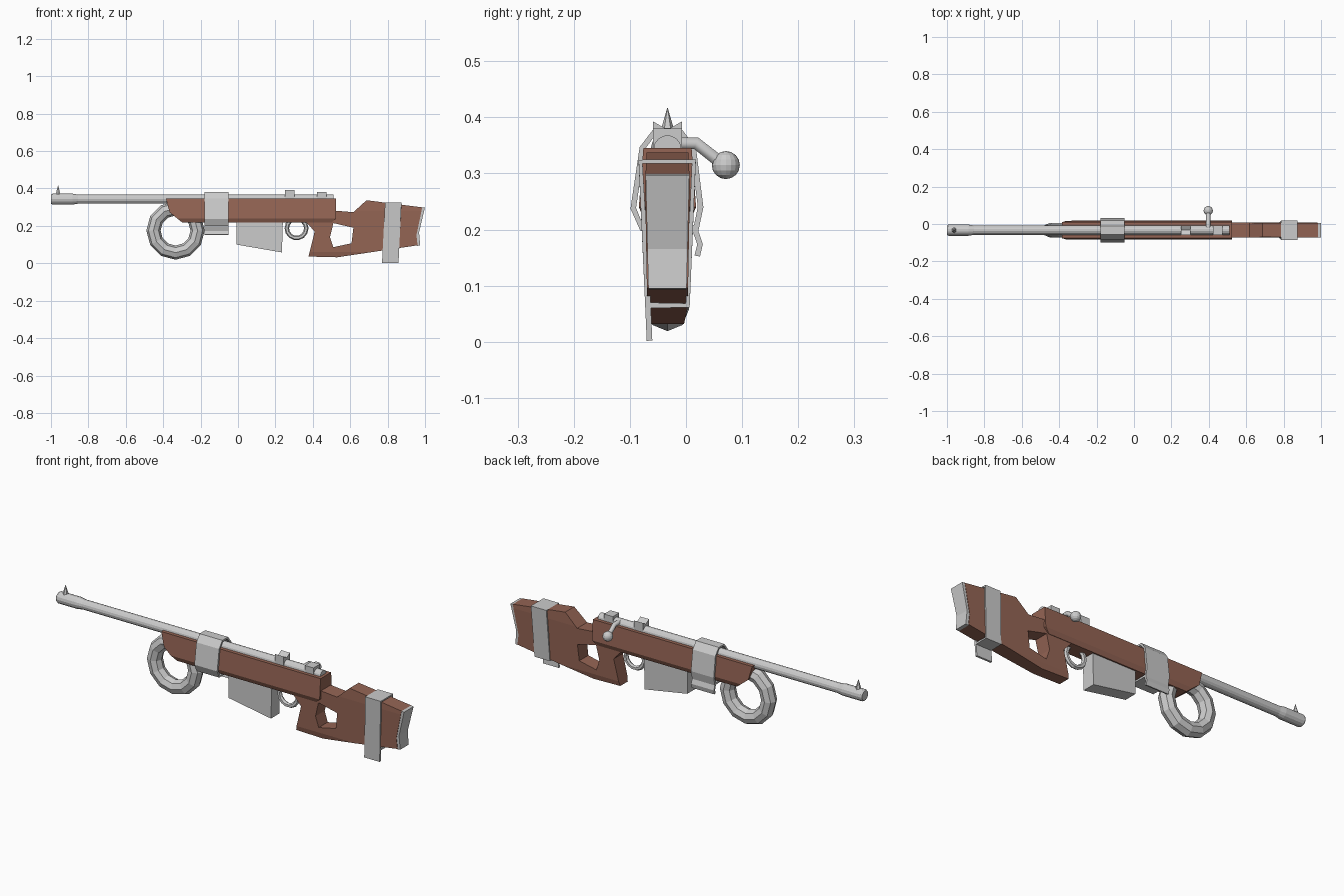
import bpy, bmesh, math
from mathutils import Vector, Matrix

if "Cube" in bpy.data.objects:
    bpy.data.objects.remove(bpy.data.objects["Cube"])

YC = -0.033  # centre plane of the gun
wood = bpy.data.materials.new("wood")
wood.diffuse_color = (0.30, 0.13, 0.09, 1)
wood.use_nodes = True
wood.node_tree.nodes["Principled BSDF"].inputs["Base Color"].default_value = wood.diffuse_color


def finish(name, bm, mat=None):
    bmesh.ops.recalc_face_normals(bm, faces=bm.faces)
    me = bpy.data.meshes.new(name)
    bm.to_mesh(me)
    bm.free()
    ob = bpy.data.objects.new(name, me)
    bpy.context.collection.objects.link(ob)
    if mat:
        me.materials.append(mat)
    return ob


def half_width(widths, z):
    """Linear interpolation of half width over sorted (z, width) pairs."""
    if z <= widths[0][0]:
        return widths[0][1]
    for (z0, w0), (z1, w1) in zip(widths, widths[1:]):
        if z <= z1:
            return w0 + (w1 - w0) * (z - z0) / (z1 - z0)
    return widths[-1][1]


def prism(name, loops, widths, mat=None):
    """Side outlines (x, z), extruded in y, creased and tapered by height."""
    bm = bmesh.new()
    for loop in loops:
        vs = [bm.verts.new((x, -1, z)) for x, z in loop]
        for a, b in zip(vs, vs[1:] + vs[:1]):
            bm.edges.new((a, b))
    bmesh.ops.triangle_fill(bm, edges=bm.edges[:], use_beauty=True, normal=(0, -1, 0))
    ext = bmesh.ops.extrude_face_region(bm, geom=bm.faces[:], use_keep_orig=True)
    moved = [g for g in ext["geom"] if isinstance(g, bmesh.types.BMVert)]
    bmesh.ops.translate(bm, verts=moved, vec=(0, 2, 0))
    for z, _ in widths[1:-1]:
        bmesh.ops.bisect_plane(bm, geom=bm.verts[:] + bm.edges[:] + bm.faces[:],
                               plane_co=(0, 0, z), plane_no=(0, 0, 1), dist=1e-5)
    for v in bm.verts:
        v.co.y = YC + v.co.y * half_width(widths, v.co.z)
    return finish(name, bm, mat)


def lathe(name, profile, z, n=14):
    """Profile of (x, radius) turned around the x direction."""
    bm = bmesh.new()
    rings = [[bm.verts.new((x, YC + r * math.cos(2 * math.pi * i / n),
                            z + r * math.sin(2 * math.pi * i / n)))
              for i in range(n)] for x, r in profile]
    for a, b in zip(rings, rings[1:]):
        for i in range(n):
            j = (i + 1) % n
            bm.faces.new((a[i], a[j], b[j], b[i]))
    bm.faces.new(rings[0])
    bm.faces.new(rings[-1])
    return finish(name, bm)


def tape(name, path, x0, x1, shear=0.0, thickness=0.01):
    """Strip following a (y, z) path, leaning in x with height."""
    bm = bmesh.new()
    rows = [[bm.verts.new((x + shear * z, y, z)) for x in (x0, x1)] for y, z in path]
    for a, b in zip(rows, rows[1:]):
        bm.faces.new((a[0], a[1], b[1], b[0]))
    ob = finish(name, bm)
    mod = ob.modifiers.new("thickness", "SOLIDIFY")
    mod.thickness = thickness
    mod.offset = 0
    return ob


def ring(name, x, z, major, minor, seg, sides):
    bpy.ops.mesh.primitive_torus_add(location=(x, YC, z), rotation=(math.pi / 2, 0, 0),
                                     major_radius=major, minor_radius=minor,
                                     major_segments=seg, minor_segments=sides)
    bpy.context.object.name = name


def block(name, x0, x1, z0, z1, hw):
    return prism(name, [[(x0, z0), (x1, z0), (x1, z1), (x0, z1)]], [(z0, hw), (z1, hw)])


# wooden fore stock, widest near its lower edge
prism("fore_stock",
      [[(-0.385, 0.345), (-0.366, 0.273), (-0.297, 0.217), (0.50, 0.217),
        (0.525, 0.24), (0.525, 0.345)]],
      [(0.215, 0.040), (0.24, 0.051), (0.345, 0.043)], wood)

# wooden grip and butt with thumb hole
prism("butt_stock",
      [[(0.355, 0.23), (0.41, 0.17), (0.377, 0.036), (0.53, 0.032), (0.96, 0.096),
        (0.954, 0.15), (0.985, 0.299), (0.687, 0.337), (0.617, 0.273), (0.50, 0.283),
        (0.45, 0.29), (0.38, 0.26)],
       [(0.51, 0.215), (0.617, 0.19), (0.607, 0.107), (0.51, 0.086), (0.492, 0.14)]],
      [(0.03, 0.029), (0.06, 0.036), (0.28, 0.040), (0.34, 0.037)], wood)

# butt plate
prism("butt_plate",
      [[(0.983, 0.299), (0.999, 0.297), (0.968, 0.165), (0.974, 0.095),
        (0.958, 0.093), (0.950, 0.165)]],
      [(0.09, 0.034), (0.30, 0.039)])

# barrel with thicker muzzle
lathe("barrel", [(-1.0, 0.025), (-0.992, 0.030), (-0.885, 0.030), (-0.855, 0.025),
                 (0.51, 0.025)], 0.343)

# magazine
prism("magazine", [[(-0.008, 0.23), (-0.008, 0.10), (0.235, 0.058), (0.24, 0.23)]],
      [(0.05, 0.034), (0.23, 0.034)])

# large front grip ring and trigger guard
ring("front_ring", -0.334, 0.175, 0.118, 0.038, 12, 8)
ring("trigger_guard", 0.313, 0.187, 0.052, 0.012, 14, 6)

# front sight spike
bpy.ops.mesh.primitive_cone_add(vertices=6, radius1=0.016, radius2=0, depth=0.055,
                                location=(-0.962, YC, 0.391))
bpy.context.object.name = "front_sight"

# notched rear sight: section in y, z extruded along x
bm = bmesh.new()
face = bm.faces.new([bm.verts.new((0.252, YC + y, z)) for y, z in
                     [(-0.026, 0.345), (0.026, 0.345), (0.026, 0.393),
                      (0, 0.378), (-0.026, 0.393)]])
ext = bmesh.ops.extrude_face_region(bm, geom=[face], use_keep_orig=True)
bmesh.ops.translate(bm, vec=(0.05, 0, 0),
                    verts=[g for g in ext["geom"] if isinstance(g, bmesh.types.BMVert)])
finish("rear_sight", bm)

# bolt housing
block("bolt_housing", 0.423, 0.473, 0.343, 0.380, 0.026)

# bent bolt handle and knob
cu = bpy.data.curves.new("bolt_handle", "CURVE")
cu.dimensions = "3D"
cu.bevel_depth = 0.0125
cu.bevel_resolution = 1
cu.use_fill_caps = True
sp = cu.splines.new("POLY")
sp.points.add(2)
for p, (y, z) in zip(sp.points, [(-0.03, 0.354), (0.018, 0.354), (0.065, 0.317)]):
    p.co = (0.397, y, z, 1)
bpy.context.collection.objects.link(bpy.data.objects.new("bolt_handle", cu))
bpy.ops.mesh.primitive_uv_sphere_add(segments=16, ring_count=8, radius=0.025,
                                     location=(0.397, 0.071, 0.315))
bpy.context.object.name = "bolt_knob"

# tape around barrel and fore stock, with a loose tail behind
tape("fore_tape",
     [(0.020, 0.153), (0.025, 0.174), (0.017, 0.197), (0.026, 0.24), (0.013, 0.345),
      (-0.012, 0.377), (-0.054, 0.377), (-0.078, 0.345), (-0.094, 0.238),
      (-0.079, 0.203), (0.014, 0.203)], -0.18, -0.05)

# tape around the butt, with a loose end hanging in front
tape("butt_tape",
     [(-0.065, 0.002), (-0.068, 0.07), (-0.081, 0.321), (0.014, 0.321),
      (0.003, 0.065), (-0.064, 0.065)], 0.77, 0.858, 0.05)
